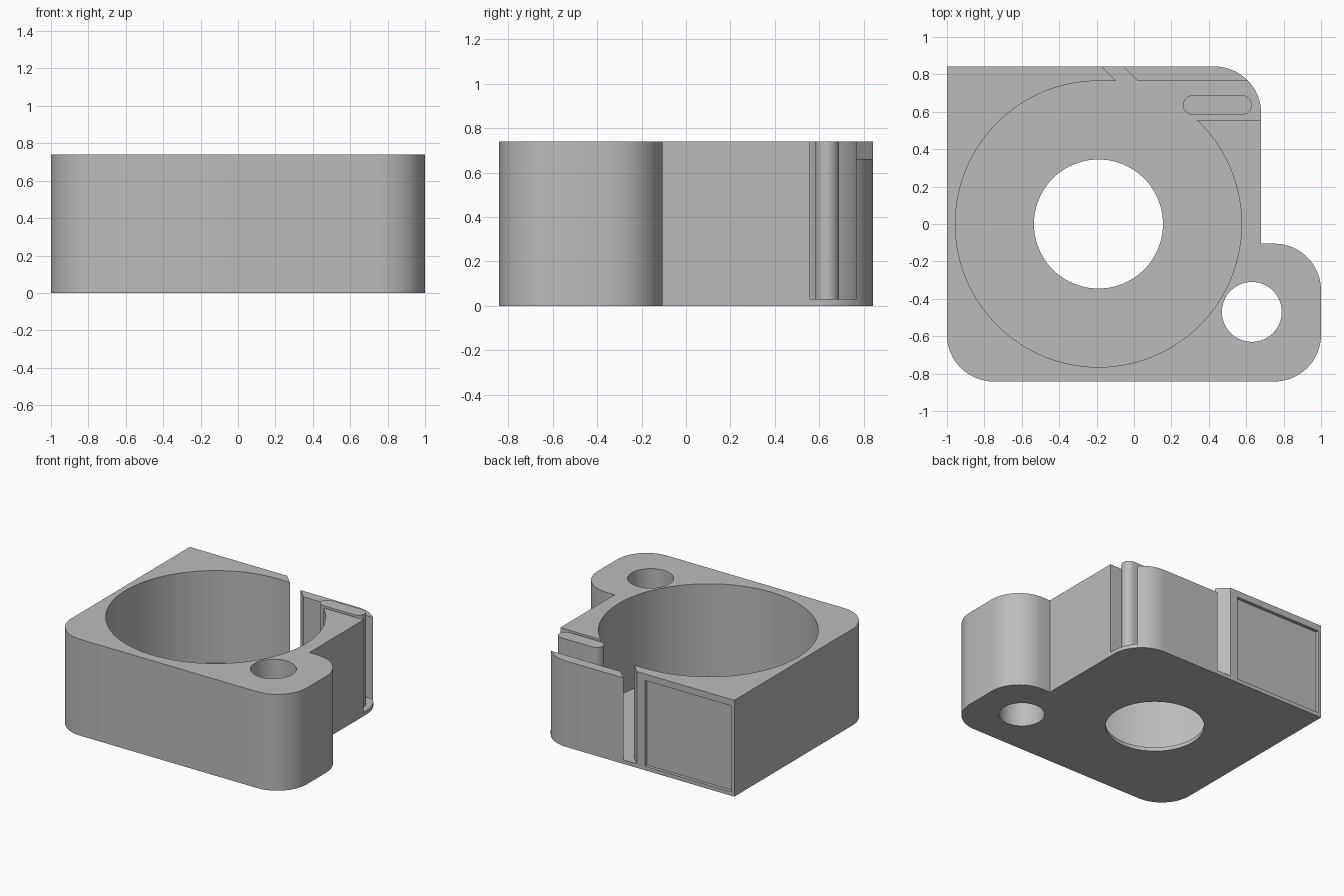
import bpy, bmesh
from math import cos, sin, radians

if "Cube" in bpy.data.objects:
    bpy.data.objects.remove(bpy.data.objects["Cube"])

HEIGHT, FLOOR = 0.74, 0.03
BACK, WALL_INNER, BLOCK_EDGE = 0.842, 0.765, 0.555

grey = bpy.data.materials.new("plain grey")
grey.use_nodes = True
grey.diffuse_color = (0.5, 0.5, 0.5, 1)
grey.node_tree.nodes["Principled BSDF"].inputs["Base Color"].default_value = (0.5, 0.5, 0.5, 1)


def arc(cx, cy, r, start, end, steps=16):
    """Points along an arc, angles in degrees."""
    angles = [radians(start + (end - start) * i / steps) for i in range(steps + 1)]
    return [(cx + r * cos(a), cy + r * sin(a)) for a in angles]


def circle(cx, cy, r, steps=96):
    return arc(cx, cy, r, 0, 360, steps)[:-1]


def rectangle(x0, x1, y0, y1):
    return [(x0, y0), (x1, y0), (x1, y1), (x0, y1)]


def prism(name, profile, z0, z1):
    """Upright solid from a flat outline."""
    bm = bmesh.new()
    base = bm.faces.new([bm.verts.new((x, y, z0)) for x, y in profile])
    top = bmesh.ops.extrude_face_region(bm, geom=[base])["geom"]
    verts = [v for v in top if isinstance(v, bmesh.types.BMVert)]
    bmesh.ops.translate(bm, verts=verts, vec=(0, 0, z1 - z0))
    bmesh.ops.recalc_face_normals(bm, faces=bm.faces)
    mesh = bpy.data.meshes.new(name)
    bm.to_mesh(mesh)
    bm.free()
    mesh.materials.append(grey)
    obj = bpy.data.objects.new(name, mesh)
    bpy.context.collection.objects.link(obj)
    return obj


def activate(obj):
    bpy.ops.object.select_all(action="DESELECT")
    obj.select_set(True)
    bpy.context.view_layer.objects.active = obj


def cut(obj, profile, z0, z1):
    """Remove an upright solid from an object."""
    cutter = prism("cutter", profile, z0, z1)
    cutter.hide_render = True
    mod = obj.modifiers.new("cut", "BOOLEAN")
    mod.operation, mod.solver, mod.object = "DIFFERENCE", "EXACT", cutter
    activate(obj)
    bpy.ops.object.modifier_apply(modifier=mod.name)
    bpy.data.objects.remove(cutter)


# Housing outline: square back left corner, round others, lug at the front
R = 0.25
outline = [(-1, BACK)]
outline += arc(-1 + R, -BACK + R, R, 180, 270)
outline += arc(1 - R, -BACK + R, R, 270, 360)
outline += arc(1 - R, -0.105 - R, R, 0, 90)
outline += [(0.68, -0.105)]
outline += arc(0.68 - R, BACK - R, R, 0, 90)
housing = prism("housing", outline, 0, HEIGHT)

# Round pocket joined to a side channel and a slanted slit in the back wall
pocket = arc(-0.19, 0, WALL_INNER, 46.5, -270, 110)
pocket += [(-0.095, WALL_INNER), (-0.275, BACK + 0.103), (-0.16, BACK + 0.103),
           (0.02, WALL_INNER), (1.2, WALL_INNER), (1.2, BLOCK_EDGE)]
cut(housing, pocket, FLOOR, 1)

# Holes through the floor and the lug
cut(housing, circle(-0.19, 0, 0.345), -0.2, 0.2)
cut(housing, circle(0.63, -0.47, 0.16), -0.2, 1)

# Lowered top of the thin back wall
cut(housing, rectangle(-0.08, 1.2, 0.73, 1), 0.66, 1)

# Shallow label recess on the back
cut(housing, rectangle(-0.975, -0.24, BACK - 0.025, 1), FLOOR, 0.69)

# Rounded post standing in the channel
post_profile = arc(0.578, 0.636, 0.052, -90, 90) + arc(0.314, 0.636, 0.052, 90, 270)
post = prism("channel_post", post_profile, FLOOR - 0.01, HEIGHT)

for obj in (housing, post):
    activate(obj)
    bpy.ops.object.shade_smooth_by_angle(angle=radians(30))
